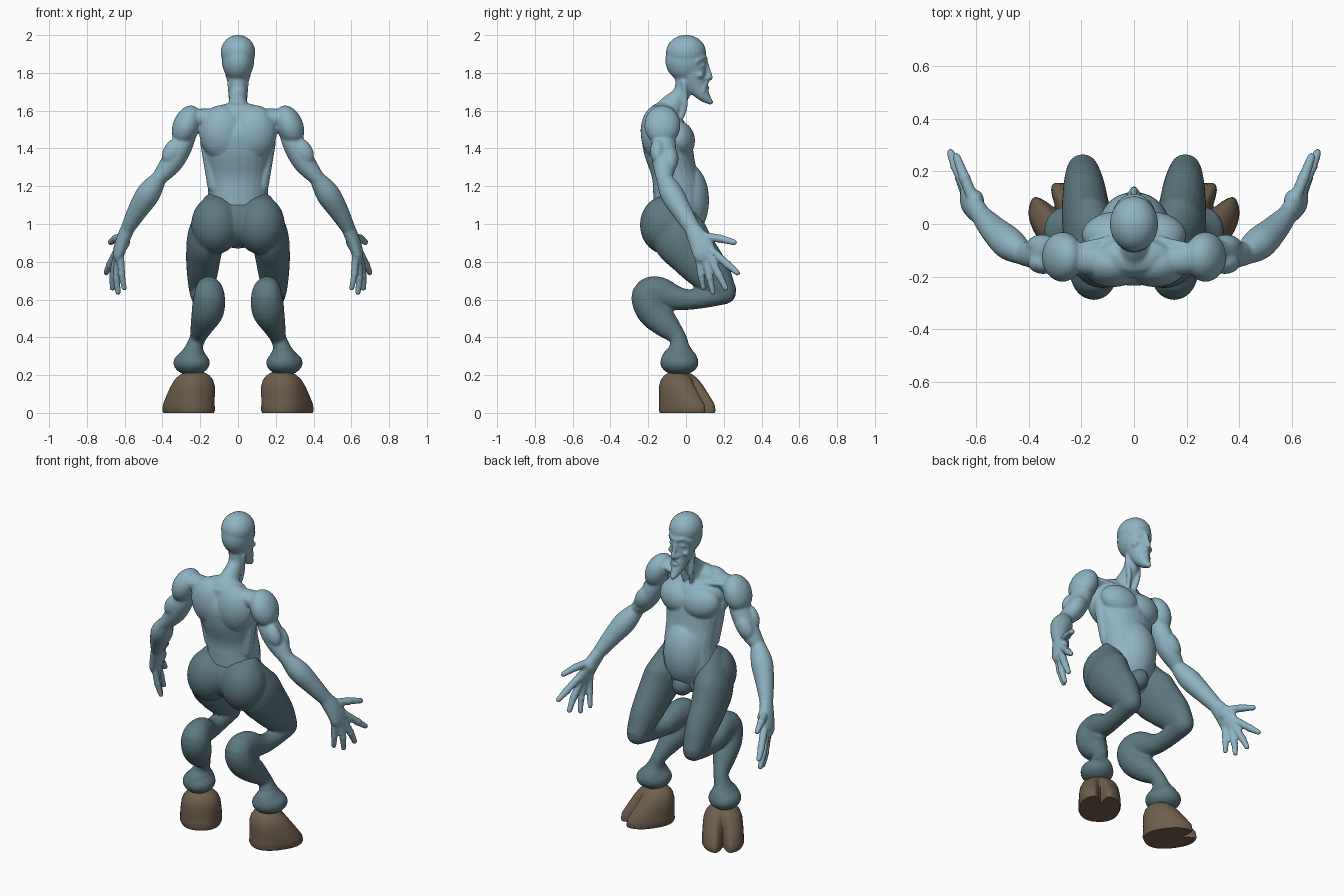
import bpy, bmesh, math
from mathutils import Vector, Matrix, Euler


def ring(bm, c, u, v, rx, ry, n=24):
    return [bm.verts.new(c + u * rx * math.cos(a) + v * ry * math.sin(a))
            for a in (2 * math.pi * i / n for i in range(n))]


def bridge(bm, rings):
    n = len(rings[0])
    for a, b in zip(rings, rings[1:]):
        for i in range(n):
            bm.faces.new((a[i], a[(i + 1) % n], b[(i + 1) % n], b[i]))
    bm.faces.new(rings[0][::-1])
    bm.faces.new(rings[-1])


def spline(pts, steps=5):
    p = [pts[0]] + pts + [pts[-1]]
    out = []
    for i in range(1, len(p) - 2):
        for k in range(steps):
            t = k / steps
            out.append([0.5 * (2 * b + (c - a) * t + (2 * a - 5 * b + 4 * c - d) * t * t
                               + (3 * b - a - 3 * c + d) * t ** 3)
                        for a, b, c, d in zip(p[i - 1], p[i], p[i + 1], p[i + 2])])
    return out + [list(pts[-1])]


def tube(bm, *pts):
    """Rounded muscle along points (x, y, z, rx[, ry])."""
    s = spline([tuple(p) if len(p) == 5 else tuple(p) + (p[3],) for p in pts])
    cs = [Vector(p[:3]) for p in s]
    span = (cs[-1] - cs[0]).normalized()
    ref = Vector((0, 1, 0)) if abs(span.x) > 0.85 else Vector((1, 0, 0))
    rings, last = [], len(s) - 1
    for i, p in enumerate(s):
        t = (cs[min(i + 1, last)] - cs[max(i - 1, 0)]).normalized()
        u = (ref - t * ref.dot(t)).normalized()
        v = t.cross(u)
        rx, ry = max(p[3], .004), max(p[4], .004)
        r = min(rx, ry)
        caps = [0]
        if i == 0:
            caps = [-1.4, -1.05, -.55, 0]
        elif i == last:
            caps = [0, .55, 1.05, 1.4]
        for a in caps:
            k = math.cos(a)
            rings.append(ring(bm, cs[i] + t * r * math.sin(a), u, v, rx * k, ry * k))
    bridge(bm, rings)


def blob(bm, c, r, rot=(0, 0, 0)):
    e = Euler([math.radians(a) for a in rot]).to_matrix().to_4x4()
    m = Matrix.Translation(c) @ e @ Matrix.Diagonal((*r, 1))
    bmesh.ops.create_uvsphere(bm, u_segments=28, v_segments=18, radius=1, matrix=m)


def finish(bm, name, color, voxel=None, smooth=3):
    bmesh.ops.recalc_face_normals(bm, faces=bm.faces)
    me = bpy.data.meshes.new(name)
    bm.to_mesh(me)
    bm.free()
    ob = bpy.data.objects.new(name, me)
    bpy.context.collection.objects.link(ob)
    mat = bpy.data.materials.new(name + "_color")
    mat.diffuse_color = (*color, 1)
    me.materials.append(mat)
    bpy.ops.object.select_all(action='DESELECT')
    ob.select_set(True)
    bpy.context.view_layer.objects.active = ob
    bpy.ops.object.shade_smooth_by_angle(angle=math.radians(45))
    mir = ob.modifiers.new("Mirror", 'MIRROR')
    mir.use_mirror_merge = False
    if voxel:
        rm = ob.modifiers.new("Fuse", 'REMESH')
        rm.mode = 'VOXEL'
        rm.voxel_size = voxel
        rm.use_smooth_shade = True
        sm = ob.modifiers.new("Soften", 'SMOOTH')
        sm.factor, sm.iterations = 0.5, smooth
    return ob


# ---- upper body: torso, arms and hands (right half is mirrored) ----
bm = bmesh.new()
tube(bm, (0, -.04, .97, .13, .10), (0, -.04, 1.05, .165, .125), (0, -.045, 1.18, .158, .13),
     (0, -.065, 1.28, .163, .12), (0, -.095, 1.40, .185, .13), (0, -.115, 1.50, .19, .122),
     (0, -.125, 1.56, .16, .085))
blob(bm, (0, 0, 1.125), (.132, .122, .20))                        # belly
blob(bm, (.085, -.03, 1.45), (.115, .075, .095), (12, -10, -12))  # chest
blob(bm, (.08, -.145, 1.48), (.125, .095, .15), (4, 8, 0))        # shoulder blade
tube(bm, (.155, -.10, 1.43, .045), (.145, -.10, 1.32, .037), (.125, -.09, 1.2, .037))
tube(bm, (.02, -.045, 1.55, .014), (.12, -.065, 1.565, .014), (.22, -.09, 1.575, .016))
tube(bm, (0, -.135, 1.58, .05, .035), (.11, -.14, 1.568, .055, .045), (.22, -.13, 1.56, .06, .05))
# neck and its tendons
tube(bm, (0, -.13, 1.55, .11, .08), (0, -.075, 1.625, .056, .065), (0, -.02, 1.70, .044, .045),
     (0, .0, 1.80, .052, .06))
tube(bm, (.02, -.03, 1.55, .013), (.032, -.005, 1.63, .014), (.043, -.01, 1.75, .014))
# arm
blob(bm, (.272, -.125, 1.522), (.072, .095, .11), (0, -22, 0))
tube(bm, (.27, -.12, 1.49, .055), (.305, -.12, 1.405, .06, .068), (.355, -.115, 1.32, .058, .062),
     (.425, -.115, 1.235, .038, .042))
blob(bm, (.35, -.085, 1.345), (.05, .045, .08), (0, -33, 0))
blob(bm, (.345, -.15, 1.385), (.05, .04, .075), (0, -30, 0))
tube(bm, (.42, -.115, 1.24, .042), (.475, -.075, 1.16, .063, .062), (.535, -.02, 1.065, .052, .053),
     (.585, .035, .975, .036, .042))
# palm
tube(bm, (.58, .03, .985, .036, .042), (.608, .065, .92, .036, .055), (.63, .095, .855, .032, .064),
     (.636, .105, .825, .025, .058))
blob(bm, (.602, .085, .915), (.032, .045, .05))
# thumb and fingers: base, middle, tip
for a, b, c, r in (
        ((.605, .08, .935), (.645, .175, .923), (.675, .255, .903), .021),
        ((.638, .135, .86), (.677, .22, .785), (.698, .272, .742), .02),
        ((.642, .125, .825), (.660, .175, .73), (.664, .21, .66), .02),
        ((.635, .10, .82), (.642, .125, .715), (.635, .142, .637), .019),
        ((.622, .065, .835), (.616, .078, .735), (.602, .093, .66), .018)):
    tube(bm, (*a, r * 1.1), (*b, r), (*c, r * .75))
    blob(bm, b, (r * 1.12,) * 3)

# ---- head ----
blob(bm, (0, 0, 1.868), (.086, .11, .115))
blob(bm, (0, 0, 1.908), (.092, .106, .093))
tube(bm, (0, .02, 1.87, .08, .088), (0, .035, 1.79, .066, .075), (0, .062, 1.725, .048, .052),
     (0, .098, 1.675, .034, .032), (0, .13, 1.645, .016, .014))
tube(bm, (0, .10, 1.875, .012), (0, .116, 1.82, .012), (0, .128, 1.775, .015))    # nose
blob(bm, (.016, .113, 1.772), (.011, .014, .01))
tube(bm, (.008, .106, 1.872, .011), (.04, .09, 1.882, .012), (.07, .055, 1.86, .011))
blob(bm, (.034, .086, 1.84), (.021, .017, .011), (0, 15, -25))                    # eye
blob(bm, (.046, .065, 1.79), (.022, .03, .018), (0, 30, -20))                     # cheekbone
tube(bm, (.004, .114, 1.752, .008), (.025, .102, 1.735, .009), (.034, .09, 1.70, .01))
blob(bm, (0, .112, 1.722), (.02, .013, .008))                                     # lip
finish(bm, "upper_body", (.27, .45, .54), .0075, 2)

# ---- legs: hips, thighs, hocks and ankles ----
bm = bmesh.new()
blob(bm, (0, -.075, 1.01), (.17, .13, .135))
blob(bm, (0, .03, .935), (.06, .07, .065))
blob(bm, (.118, -.108, .995), (.13, .136, .155))
tube(bm, (.125, -.08, 1.09, .075, .085), (.165, -.04, .95, .098, .147), (.182, .04, .84, .093, .132),
     (.19, .135, .73, .08, .107), (.195, .197, .65, .065, .072))
tube(bm, (.195, .205, .635, .06, .06), (.19, .08, .605, .054, .052), (.18, -.03, .603, .058, .06),
     (.16, -.14, .635, .07, .085), (.152, -.20, .62, .082, .088), (.16, -.18, .54, .086, .083),
     (.188, -.11, .47, .064, .072), (.212, -.045, .40, .043, .046), (.23, -.035, .35, .046, .056),
     (.236, -.035, .315, .066, .085), (.242, -.035, .28, .085, .1))
blob(bm, (.246, -.035, .265), (.094, .104, .066), (0, 0, -30))
finish(bm, "legs", (.11, .19, .22), .009, 3)

# ---- cloven hooves ----
bm = bmesh.new()
N, rings = 96, []
power = lambda c: math.copysign(abs(c) ** .85, c)
for z, cy, rx, ry, cleft in ((0, .02, .114, .15, .55), (.012, .02, .12, .155, .55),
                             (.045, .018, .119, .15, .53), (.09, .002, .116, .133, .45),
                             (.14, -.018, .111, .114, .3), (.175, -.028, .098, .095, .15),
                             (.2, -.033, .078, .07, .06), (.218, -.035, .045, .04, 0)):
    row = []
    for i in range(N):
        a = 2 * math.pi * i / N
        k = 1 - cleft * math.exp(-((a - math.pi / 2) / .17) ** 2)
        row.append(bm.verts.new((rx * k * power(math.cos(a)), cy + ry * k * power(math.sin(a)), z)))
    rings.append(row)
bridge(bm, rings)
bmesh.ops.transform(bm, matrix=Matrix.Translation((.25, -.01, 0)) @ Matrix.Rotation(math.radians(-35), 4, 'Z'),
                    verts=bm.verts)
finish(bm, "hooves", (.16, .115, .075))
